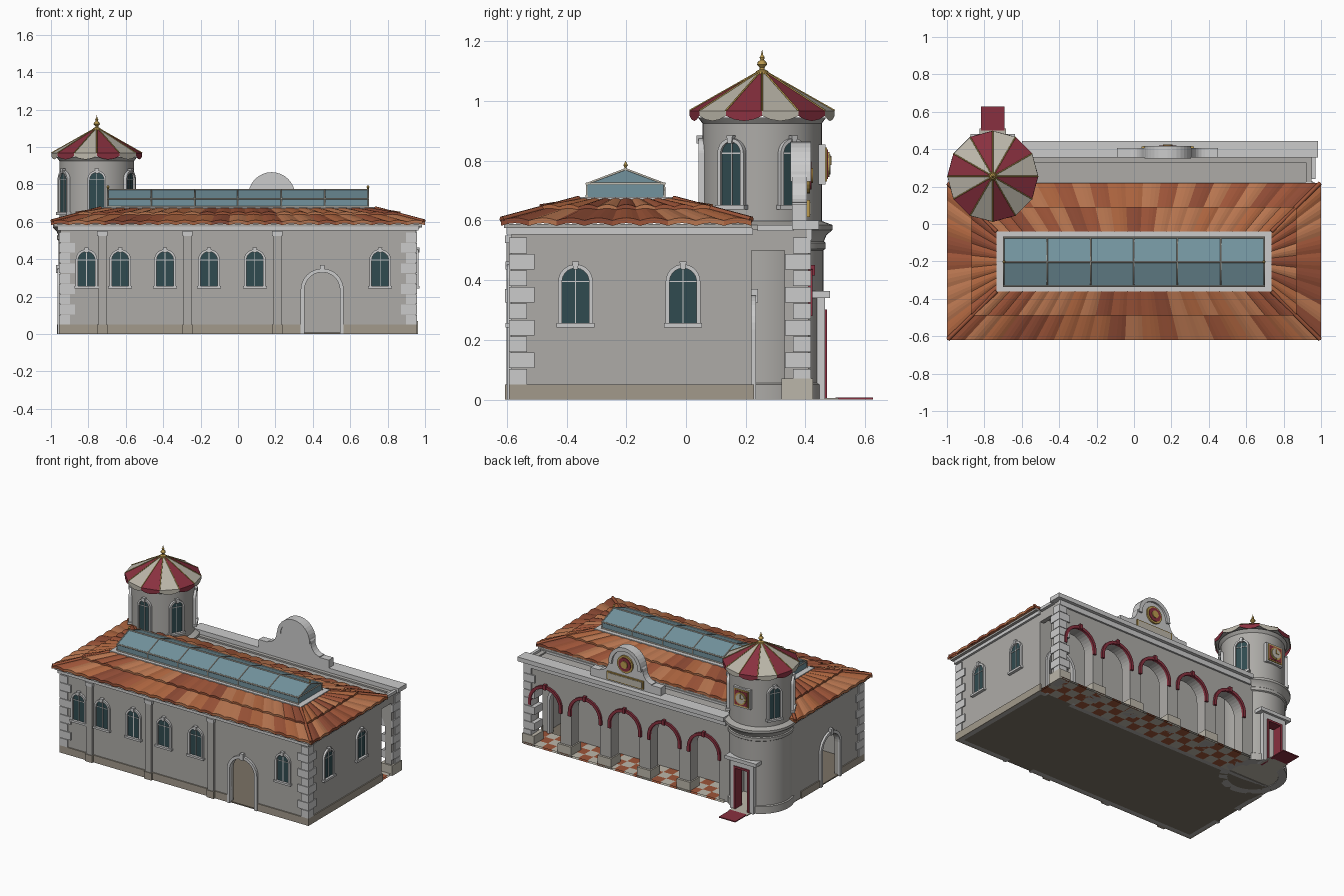
import bpy, bmesh, math, random
from math import sin, cos, pi, radians
from mathutils import Vector, Matrix

if "Cube" in bpy.data.objects:
    bpy.data.objects.remove(bpy.data.objects["Cube"])
random.seed(4)

def mat(name, c):
    m = bpy.data.materials.new(name)
    m.diffuse_color = (*c, 1)
    m.use_nodes = True
    m.node_tree.nodes["Principled BSDF"].inputs["Base Color"].default_value = m.diffuse_color
    return m

WALL = mat("plaster", (.42, .41, .39)); STONE = mat("pale_stone", (.58, .58, .57))
BASE = mat("plinth_stone", (.36, .32, .26)); GLASS = mat("dark_glass", (.03, .07, .08))
SKY = mat("skylight_glass", (.17, .29, .34)); RED = mat("dark_red", (.25, .03, .05))
GOLD = mat("gold", (.5, .33, .08)); CREAM = mat("cream", (.5, .47, .4)); BROWN = mat("floor", (.2, .17, .13))
TILES = [mat("tile_%d" % i, c) for i, c in enumerate([(.42, .13, .05), (.34, .09, .04), (.48, .18, .08), (.27, .07, .035)])]

def mesh(name, verts, faces, mats, idx=None, smooth=False, fix=True):
    me = bpy.data.meshes.new(name)
    me.from_pydata([tuple(v) for v in verts], [], faces)
    for m in mats:
        me.materials.append(m)
    if idx:
        me.polygons.foreach_set("material_index", idx)
    if fix:
        bm = bmesh.new(); bm.from_mesh(me)
        bmesh.ops.recalc_face_normals(bm, faces=bm.faces)
        bm.to_mesh(me); bm.free()
    if smooth:
        me.polygons.foreach_set("use_smooth", [True] * len(me.polygons))
        me.set_sharp_from_angle(angle=radians(30))
    ob = bpy.data.objects.new(name, me)
    bpy.context.collection.objects.link(ob)
    return ob

def prism(name, pts, w0, w1, m, pos=(0, 0), ang=-90):
    """2D profile (u along wall, z up) extruded along the outward direction ang."""
    a = radians(ang); n = len(pts)
    P = lambda u, v, w: (pos[0] - sin(a) * u + cos(a) * w, pos[1] + cos(a) * u + sin(a) * w, v)
    verts = [P(u, v, w0) for u, v in pts] + [P(u, v, w1) for u, v in pts]
    faces = [list(range(n)), list(range(n, 2 * n))] + [[i, (i + 1) % n, n + (i + 1) % n, n + i] for i in range(n)]
    return mesh(name, verts, faces, [m])

def rect(u0, u1, v0, v1):
    return [(u0, v0), (u1, v0), (u1, v1), (u0, v1)]

def box(name, x0, x1, y0, y1, z0, z1, m):
    return prism(name, rect(x0, x1, z0, z1), -y1, -y0, m)

def arch(r, z0, zs, c=0, n=16):
    return [(c + r, z0)] + [(c + r * cos(pi * i / n), zs + r * sin(pi * i / n)) for i in range(n + 1)] + [(c - r, z0)]

def band(r0, r1, z0, zs):
    return arch(r1, z0, zs) + arch(r0, z0, zs)[::-1]

def wall(name, u0, u1, zt, doors, w0, w1, pos, ang, m=WALL):
    pts = [(u0, 0)]
    for c, r, zs in doors:
        pts += arch(r, 0, zs, c)[::-1]
    prism(name, pts + [(u1, 0), (u1, zt), (u0, zt)], w0, w1, m, pos, ang)

def lathe(name, prof, c, m, seg=48, closed=False):
    n = len(prof)
    verts = [(c[0] + r * cos(2 * pi * i / seg), c[1] + r * sin(2 * pi * i / seg), z) for i in range(seg) for r, z in prof]
    faces = [[i * n + j, (i + 1) % seg * n + j, (i + 1) % seg * n + (j + 1) % n, i * n + (j + 1) % n]
             for i in range(seg) for j in range(n if closed else n - 1)]
    return mesh(name, verts, faces, [m], smooth=True)

def tube(name, pts, r, m):
    cu = bpy.data.curves.new(name, 'CURVE')
    cu.dimensions = '3D'; cu.bevel_depth = r; cu.bevel_resolution = 1; cu.use_fill_caps = True
    s = cu.splines.new('POLY'); s.points.add(len(pts) - 1)
    for p, q in zip(s.points, pts):
        p.co = (*q, 1)
    cu.materials.append(m)
    bpy.context.collection.objects.link(bpy.data.objects.new(name, cu))

def window(pos, ang, r0=.045, r1=.058, z0=.25, zs=.395):
    k = dict(pos=pos, ang=ang); top = zs + r1
    prism("window_glass", arch(r0 + .004, z0, zs), -.02, .003, GLASS, **k)
    prism("window_surround", band(r0, r1, z0, zs), -.02, .014, STONE, **k)
    prism("window_sill", rect(-r1 - .006, r1 + .006, z0 - .008, z0 + .006), -.02, .02, STONE, **k)
    prism("window_keystone", [(-.007, top - .018), (.007, top - .018), (.012, top + .01), (-.012, top + .01)], -.02, .02, STONE, **k)
    prism("window_mullion", rect(-.002, .002, z0, zs + r0), 0, .006, STONE, **k)
    prism("window_transom", rect(-r0, r0, zs - .002, zs + .002), 0, .006, STONE, **k)

def door_trim(pos, ang):
    prism("door_surround", band(.095, .115, 0, .235), -.01, .015, STONE, pos, ang)
    prism("door_keystone", rect(-.012, .012, .325, .37), -.01, .022, STONE, pos, ang)

# hall walls, floor, plinth
D = (.095, .235)
wall("hall_front_wall", -.95, .95, .57, [(.45, *D)], -.03, 0, (0, -.585), -90)
wall("hall_back_wall", -.95, .95, .57, [(-.79, *D)], -.03, 0, (0, .22), 90)
wall("hall_right_wall", -.585, .22, .57, [], -.03, 0, (.95, 0), 0)
wall("hall_left_wall", -.22, .585, .57, [(.22, *D)], -.03, 0, (-.95, 0), 180)
for p, a in [((.45, -.585), -90), ((.79, .22), 90), ((-.95, -.22), 180)]:
    door_trim(p, a)
box("hall_floor", -.95, .95, -.585, .22, 0, .008, BROWN)
for x0, x1 in [(-.957, .335), (.565, .957)]:
    box("plinth_front", x0, x1, -.593, -.58, 0, .05, BASE)
box("plinth_right", .945, .957, -.593, .228, 0, .05, BASE)
for y0, y1 in [(-.593, -.335), (-.105, .1)]:
    box("plinth_left", -.957, -.945, y0, y1, 0, .05, BASE)
box("hall_cornice", -.965, .965, -.602, .225, .553, .575, STONE)
box("roof_soffit", -.985, .985, -.61, .22, .575, .588, WALL)
# windows and pilasters
for x in (-.81, -.63, -.39, -.155, .09, .76):
    window((x, -.585), -90)
for y in (-.37, -.01):
    window((.95, y), 0)
for x in (-.725, -.27, .21):
    box("pilaster", x - .022, x + .022, -.602, -.58, 0, .55, WALL)
    box("pilaster_cap", x - .028, x + .028, -.607, -.58, .525, .55, STONE)
    box("pilaster_base", x - .028, x + .028, -.607, -.58, 0, .05, BASE)
# quoins
for cx, cy, sx, sy in [(-.95, -.585, -1, -1), (.95, -.585, 1, -1), (.95, .41, 1, 1)]:
    for i in range(9):
        L = (.052, .078)[i % 2]
        xs = sorted((cx + sx * .008, cx - sx * L)); ys = sorted((cy + sy * .008, cy - sy * L))
        box("quoin", *xs, *ys, .05 + i * .055, .102 + i * .055, STONE)

# tiled hip roof: two overlapping wavy courses per slope
O = [(-1, -.62), (1, -.62), (1, .22), (-1, .22)]
I = [(-.735, -.36), (.735, -.36), (.735, -.04), (-.735, -.04)]
verts, faces, idx = [], [], []
for k in range(4):
    A, B, C, E = [Vector(q) for q in (O[k], O[(k + 1) % 4], I[k], I[(k + 1) % 4])]
    n = round((B - A).length / .095); sub = 4
    for t0, t1, z0, z1 in [(0, .52, .6, .637), (.5, 1, .645, .67)]:
        b = len(verts)
        for j in range(n * sub + 1):
            s = j / (n * sub)
            p = A.lerp(B, s).lerp(C.lerp(E, s), t0); q = A.lerp(B, s).lerp(C.lerp(E, s), t1)
            h = .009 * abs(sin(pi * j / sub))
            verts += [(*p, z0 - .018 + h), (*p, z0 + h), (*q, z1 + h * .5)]
        for j in range(n * sub):
            if j % sub == 0:
                c = random.randrange(4)
            i0 = b + 3 * j
            faces += [[i0, i0 + 3, i0 + 4, i0 + 1], [i0 + 1, i0 + 4, i0 + 5, i0 + 2]]
            idx += [c, c]
mesh("roof_tiles", verts, faces, TILES, idx, fix=False)
for o, i in zip(O, I):
    tube("hip_cap", [(*Vector(o) * .995, .603), (*i, .672)], .011, TILES[1])

# skylight
box("skylight_curb", -.735, .735, -.36, -.04, .645, .678, STONE)
S = [(-.13, .67), (.13, .67), (.13, .723), (0, .772), (-.13, .723)]
prism("skylight_glass", S, -.695, .695, SKY, (0, -.2025), 0)
for i in range(7):
    x = -.697 + i * .2323
    tube("skylight_rib", [(x, -.2025 + u, z) for u, z in (S[1], S[2], S[3], S[4], S[0])], .004, CREAM)
for u, z in S[2:] + [(.13, .68), (-.13, .68)]:
    tube("skylight_rail", [(-.7, -.2025 + u, z), (.7, -.2025 + u, z)], .005, CREAM)
for s in (-1, 1):
    tube("skylight_end_rail", [(s * .697, -.3325, .723), (s * .697, -.0725, .723)], .004, CREAM)
    lathe("skylight_finial", [(.005, .77), (.004, .778), (.008, .785), (.004, .792), (0, .8)], (s * .695, -.2025), GOLD, 10)

# arcade
X = [.79 - .305 * i for i in range(5)]
wall("arcade_facade", -.95, .64, .57, [(-x, .11, .31) for x in X], 0, .08, (0, .33), 90)
for x in X:
    prism("arch_red_band", band(.108, .128, .28, .31), -.003, .014, RED, (x, .41), 90)
    prism("arch_keystone", rect(-.01, .01, .415, .45), 0, .022, RED, (x, .41), 90)
for x in [.925] + [x - .1525 for x in X[:4]]:
    box("pier_base", x - .052, min(x + .052, .962), .32, .425, 0, .07, CREAM)
box("arcade_roof", -.64, .95, .215, .34, .535, .56, WALL)
box("arcade_end_beam", .92, .95, .22, .34, .5, .57, WALL)
box("arcade_end_cornice", .95, .97, .24, .36, .565, .585, STONE)
box("arcade_frieze", -.6, .955, .405, .422, .535, .57, STONE)
box("arcade_cornice", -.6, .985, .355, .445, .57, .6, STONE)
verts, faces, idx = [], [], []
for i in range(22):
    for j in range(3):
        for z in (0, .012):
            b = len(verts); x, y = -.59 + i * .07, .22 + j * .07
            verts += [(x, y, z), (x + .07, y, z), (x + .07, y + .07, z), (x, y + .07, z)]
            faces.append([b, b + 1, b + 2, b + 3] if z else [b + 3, b + 2, b + 1, b]); idx.append((i + j) % 2)
mesh("arcade_floor_tiles", verts, faces, [CREAM, TILES[1]], idx, fix=False)
# pediment with scrolled shoulders, medallion and plaque
half = [(.27, .595), (.27, .655), (.2, .655)] + [(.2 - .07 * sin(t * pi / 12), .745 - .085 * cos(t * pi / 12)) for t in range(7)]
half += [(.12 * cos(radians(a)), .74 + .12 * sin(radians(a))) for a in range(10, 90, 10)]
prism("pediment", half + [(0, .86)] + [(-u, v) for u, v in half[::-1]], .355, .405, STONE, (.18, 0), 90)
prism("pediment_arch_trim", band(.1, .125, .73, .74), .35, .418, STONE, (.18, 0), 90)
circ = lambda r, z: [(r * cos(i * pi / 12), z + r * sin(i * pi / 12)) for i in range(24)]
for nm, r, w, m in [("medallion_rim", .06, .415, GOLD), ("medallion_face", .047, .42, RED), ("medallion_boss", .025, .426, GOLD)]:
    prism(nm, circ(r, .75), .4, w, m, (.18, 0), 90)
prism("plaque_frame", rect(-.14, .14, .612, .668), .4, .415, GOLD, (.18, 0), 90)
prism("plaque_panel", rect(-.132, .132, .619, .661), .4, .418, CREAM, (.18, 0), 90)

# tower drum with doorway
T = (-.755, .255)
drum = lathe("tower_drum", [(.213, 0), (.213, .05), (.205, .055), (.205, .5), (.213, .505), (.213, .525), (.207, .53), (.215, .55),
             (.235, .568), (.235, .585), (.2, .598), (.2, .925), (.215, .945), (.16, .945), (.16, 0)], T, WALL, closed=True)
cut = box("doorway_cutter", T[0] - .05, T[0] + .05, .35, .6, -.05, .29, WALL)
cut.hide_render = True; cut.hide_viewport = True
bo = drum.modifiers.new("doorway", 'BOOLEAN'); bo.operation = 'DIFFERENCE'; bo.object = cut; bo.solver = 'EXACT'
lathe("tower_floor", [(0, .004), (.17, .004)], T, CREAM)
for a in (270, 330, 30, 150, 210):
    r = radians(a)
    window((T[0] + .199 * cos(r), T[1] + .199 * sin(r)), a, .038, .05, .645, .825)
# tower porch
k = dict(pos=(T[0], 0), ang=90)
for s in (-1, 1):
    prism("porch_jamb", rect(*sorted((s * .058, s * .09)), 0, .34), .4, .465, STONE, **k)
    prism("porch_jamb_red", rect(*sorted((s * .046, s * .06)), 0, .3), .4, .472, RED, **k)
prism("porch_lintel_red", rect(-.06, .06, .288, .302), .4, .472, RED, **k)
prism("porch_lintel", rect(-.09, .09, .302, .34), .4, .465, STONE, **k)
prism("porch_cornice", rect(-.12, .12, .34, .364), .39, .482, STONE, **k)
prism("porch_step", rect(-.07, .07, 0, .006), .4, .51, CREAM, **k)
prism("door_mat", rect(-.063, .063, 0, .007), .5, .627, RED, **k)
# tower clock
prism("clock_plaque", rect(-.065, .065, .72, .855), .42, .467, STONE, **k)
prism("clock_frame", rect(-.055, .055, .73, .845), .42, .473, GOLD, **k)
prism("clock_panel", rect(-.048, .048, .738, .837), .42, .475, RED, **k)
prism("clock_rim", circ(.042, .7875), .42, .481, GOLD, **k)
prism("clock_face", circ(.033, .7875), .42, .484, CREAM, **k)
prism("clock_hands", [(-.003, .785), (.02, .785), (.02, .79), (.003, .79), (.003, .815), (-.003, .815)], .42, .487, GOLD, **k)
# striped tower roof with scalloped valance
verts, faces, idx = [], [], []
P = lambda a, r, z: (T[0] + r * cos(radians(a)), T[1] + r * sin(radians(a)), z)
for i in range(12):
    a = i * 30; b = len(verts)
    verts += [P(a, .02, 1.093), P(a + 30, .02, 1.093), P(a + 30, .243, .967), P(a, .243, .967),
              P(a, .243, .95), P(a + 7, .238, .938), P(a + 15, .235, .933), P(a + 23, .238, .938), P(a + 30, .243, .95)]
    faces += [[b, b + 3, b + 2, b + 1], [b + 3, b + 4, b + 5, b + 6, b + 7, b + 8, b + 2]]; idx += [i % 2] * 2
    tube("roof_rib", [P(a, .015, 1.097), P(a, .243, .968)], .003, GOLD)
mesh("tower_striped_roof", verts, faces, [CREAM, RED], idx, fix=False)
lathe("tower_eave_soffit", [(.16, .95), (.238, .955)], T, WALL, 12)
lathe("tower_finial", [(.024, 1.088), (.02, 1.1), (.008, 1.106), (.008, 1.112), (.017, 1.122), (.015, 1.13), (.006, 1.138),
      (.009, 1.146), (.004, 1.153), (0, 1.173)], T, GOLD, 16)
